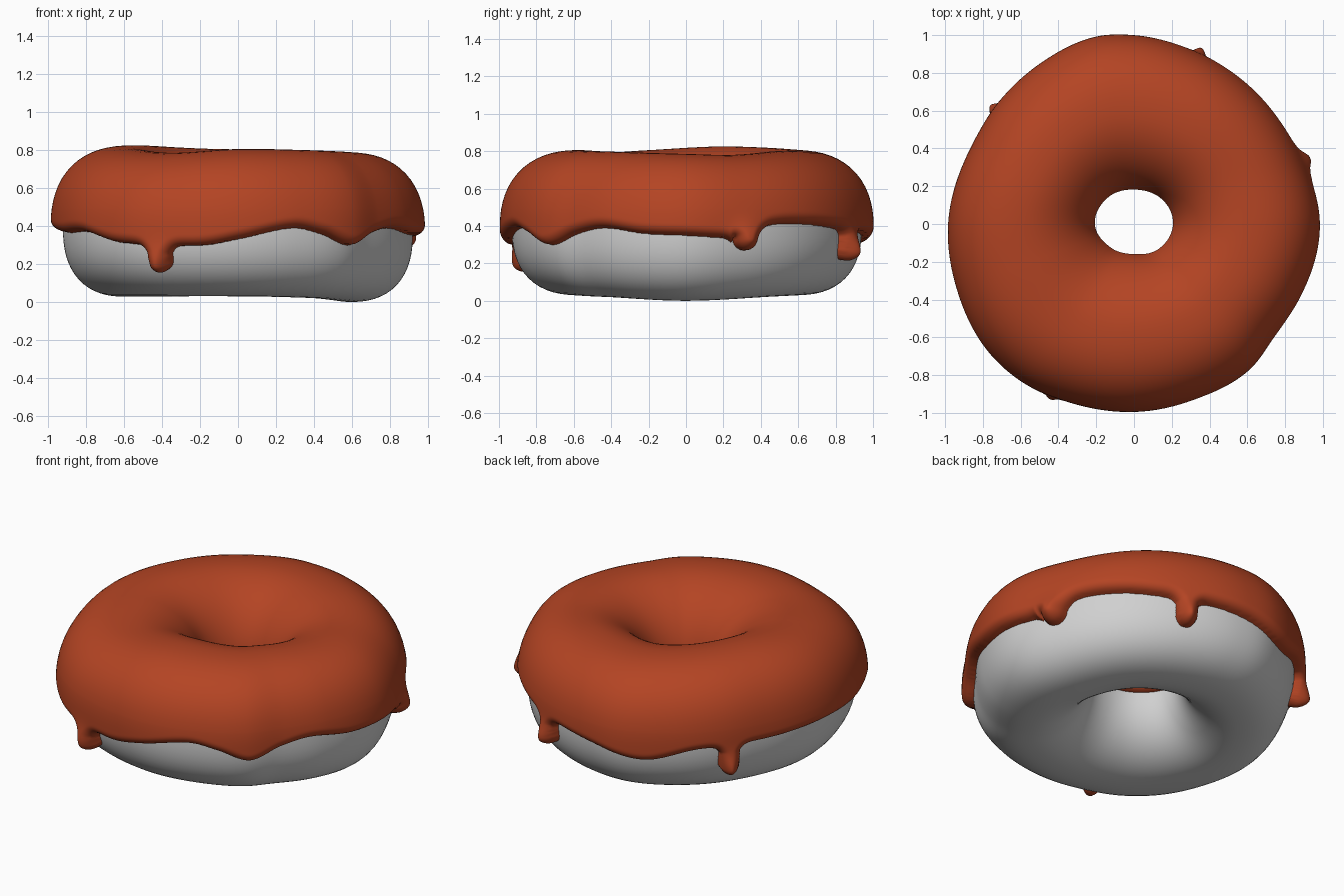
import bpy
import math
from mathutils import Vector
from mathutils.kdtree import KDTree

if "Cube" in bpy.data.objects:
    bpy.data.objects.remove(bpy.data.objects["Cube"])


def ring_curve(table):
    """Smooth periodic function of an angle in degrees through (angle, value) knots."""
    n = len(table)

    def knot(i):
        a, v = table[i % n]
        return a + 360 * (i // n), v

    def f(deg):
        deg %= 360
        i = max(k for k in range(n) if table[k][0] <= deg)
        (a0, p0), (a1, p1), (a2, p2), (a3, p3) = (knot(i + k) for k in (-1, 0, 1, 2))
        t = (deg - a1) / (a2 - a1)
        h = a2 - a1
        m1 = (p2 - p0) / (a2 - a0) * h
        m2 = (p3 - p1) / (a3 - a1) * h
        return ((2*t**3 - 3*t*t + 1) * p1 + (t**3 - 2*t*t + t) * m1
                + (3*t*t - 2*t**3) * p2 + (t**3 - t*t) * m2)
    return f


# Hand-made irregularities around the ring (angle from +x, counter-clockwise)
outer_r = ring_curve([(0, .985), (22, .955), (45, .955), (70, .97), (90, 1.0), (102, 1.012),
                      (120, .985), (138, .965), (155, .955), (180, .985), (200, 1.0), (219, 1.025),
                      (235, 1.025), (250, 1.005), (270, .995), (290, .985), (308, .985),
                      (321, .955), (337, .965)])
hole_r = ring_curve([(0, .192), (45, .185), (90, .173), (135, .19), (180, .20),
                     (225, .163), (270, .15), (315, .175)])
top_z = ring_curve([(0, .78), (25, .775), (60, .795), (100, .80), (160, .82),
                    (200, .80), (235, .78), (270, .80), (305, .795)])
bottom_z = ring_curve([(0, .0), (50, .022), (90, .03), (180, .028), (270, .03), (315, .02)])
base_edge = ring_curve([(0, .35), (12, .34), (20, .35), (30, .405), (45, .41), (60, .39),
                        (69, .375), (80, .37), (92, .35), (111, .30), (128, .36), (142, .37),
                        (155, .37), (180, .38), (200, .365), (215, .37), (230, .315),
                        (246, .305), (259, .30), (271, .335), (288, .39), (298, .36),
                        (309, .30), (320, .36), (331, .39), (346, .36)])
# Drips: angle, tip height, half width
DRIPS = [(20.5, .27, .075), (69, .22, .06), (140.5, .20, .062), (244.5, .17, .066)]
THICK = .065
LIP = .055
INNER = .41


def edge_z(deg):
    z = base_edge(deg)
    low = z
    for ang, tip, hw in DRIPS:
        u = abs((deg - ang + 180) % 360 - 180) * math.pi / 180 * .95 / hw
        if u < 1:
            low = min(low, tip + hw * (1 - math.sqrt(1 - u * u)))
        else:
            low = min(low, z - .04 * math.exp(-(u - 1) * 3))
    return low


def section(deg):
    """Centre radius, half width, centre height and half height of the dough."""
    ro, ri = outer_r(deg) - THICK, hole_r(deg) + THICK
    zt, zb = top_z(deg) - .06, bottom_z(deg)
    return (ro + ri) / 2, (ro - ri) / 2, (zt + zb) / 2, (zt - zb) / 2


def squareness(c):
    return 2.4 if c > 0 else 2.0


def dough_point(deg, sec, phi):
    """Point on the dough and its outward direction."""
    rc, a, zc, h = sec
    th = math.radians(deg)
    c, s = math.cos(phi), math.sin(phi)
    e = squareness(c)
    k = (abs(c) ** e + abs(s) ** e) ** (-1 / e)
    c, s = c * k, s * k
    r = rc + a * c
    nr = math.copysign(abs(c) ** (e - 1), c) / a
    nz = math.copysign(abs(s) ** (e - 1), s) / h
    n = Vector((nr * math.cos(th), nr * math.sin(th), nz)).normalized()
    return Vector((r * math.cos(th), r * math.sin(th), zc + h * s)), n


def phi_at(sec, z, side):
    """Section angle at height z on the outer (1) or inner (-1) side."""
    v = (z - sec[2]) / sec[3]
    e = squareness(side)
    return math.atan2(v, side * (1 - abs(v) ** e) ** (1 / e)) % (2 * math.pi)


def make_object(name, verts, faces, colour_name, colour):
    used = sorted({i for f in faces for i in f})
    index = {v: i for i, v in enumerate(used)}
    me = bpy.data.meshes.new(name)
    me.from_pydata([verts[i] for i in used], [], [[index[i] for i in f] for f in faces])
    me.update()
    mat = bpy.data.materials.new(colour_name)
    mat.diffuse_color = (*colour, 1)
    mat.use_nodes = True
    mat.node_tree.nodes["Principled BSDF"].inputs["Base Color"].default_value = mat.diffuse_color
    me.materials.append(mat)
    me.polygons.foreach_set("use_smooth", [True] * len(me.polygons))
    ob = bpy.data.objects.new(name, me)
    bpy.context.collection.objects.link(ob)
    return ob


# Dough ring
NT, NP = 180, 64
verts, faces = [], []
for i in range(NT):
    deg = 360 * i / NT
    sec = section(deg)
    verts += [dough_point(deg, sec, 2 * math.pi * j / NP)[0] for j in range(NP)]
for i in range(NT):
    for j in range(NP):
        k, m = (i + 1) % NT, (j + 1) % NP
        faces.append((i * NP + j, k * NP + j, k * NP + m, i * NP + m))
make_object("dough", verts, faces, "plain grey dough", (.63, .63, .63))

# Icing edge lines, outer with drips and inner
NC, SUB = 720, 6
edge = {1: [], -1: []}
for i in range(NC):
    deg = 360 * i / NC
    sec = section(deg)
    for side, z in ((1, edge_z(deg)), (-1, INNER)):
        edge[side].append(dough_point(deg, sec, phi_at(sec, z, side))[0])
kd = KDTree(NC * SUB * 2)
for line in edge.values():
    for i in range(NC):
        for s in range(SUB):
            kd.insert(line[i].lerp(line[(i + 1) % NC], s / SUB), 0)
kd.balance()

# Rounded bulb at each drip's tip
bulbs = []
for ang, tip, hw in DRIPS:
    sec = section(ang)
    bulbs.append((dough_point(ang, sec, phi_at(sec, tip + hw * .8, 1))[0], hw * 1.1))

# Icing: a sheet over the dough whose thickness falls to nothing at the edge lines
ROWS_SIDE, ROWS_TOP = 44, 46
verts, faces, dist = [], [], []
for i in range(NC):
    deg = 360 * i / NC
    sec = section(deg)
    lo, mid, hi = phi_at(sec, .13, 1) - 2 * math.pi, phi_at(sec, .48, 1), phi_at(sec, INNER, -1)
    phis = [lo + (mid - lo) * j / ROWS_SIDE for j in range(ROWS_SIDE)]
    phis += [mid + (hi - mid) * math.sin(math.pi / 2 * j / ROWS_TOP) for j in range(ROWS_TOP + 1)]
    for phi in phis:
        p, n = dough_point(deg, sec, phi)
        d = kd.find(p)[2]
        if phi < mid and p.z < edge[1][i].z:
            d = -d
        if d < 0:
            t = max(3 * d, -.03)
        else:
            f = min(d / LIP, 1)
            t = THICK * math.sqrt(1 - (1 - f) ** 2)
            t += math.sqrt(f) * sum(.04 * math.exp(-((p - c).length / w) ** 2) for c, w in bulbs)
        verts.append(p + n * t)
        dist.append(d)
W = ROWS_SIDE + ROWS_TOP + 1
for i in range(NC):
    k = (i + 1) % NC
    for j in range(W - 1):
        quad = (i * W + j, k * W + j, k * W + j + 1, i * W + j + 1)
        if max(dist[q] for q in quad) > -.004:
            faces.append(quad)
make_object("icing", verts, faces, "burnt orange icing", (.455, .058, .017))
